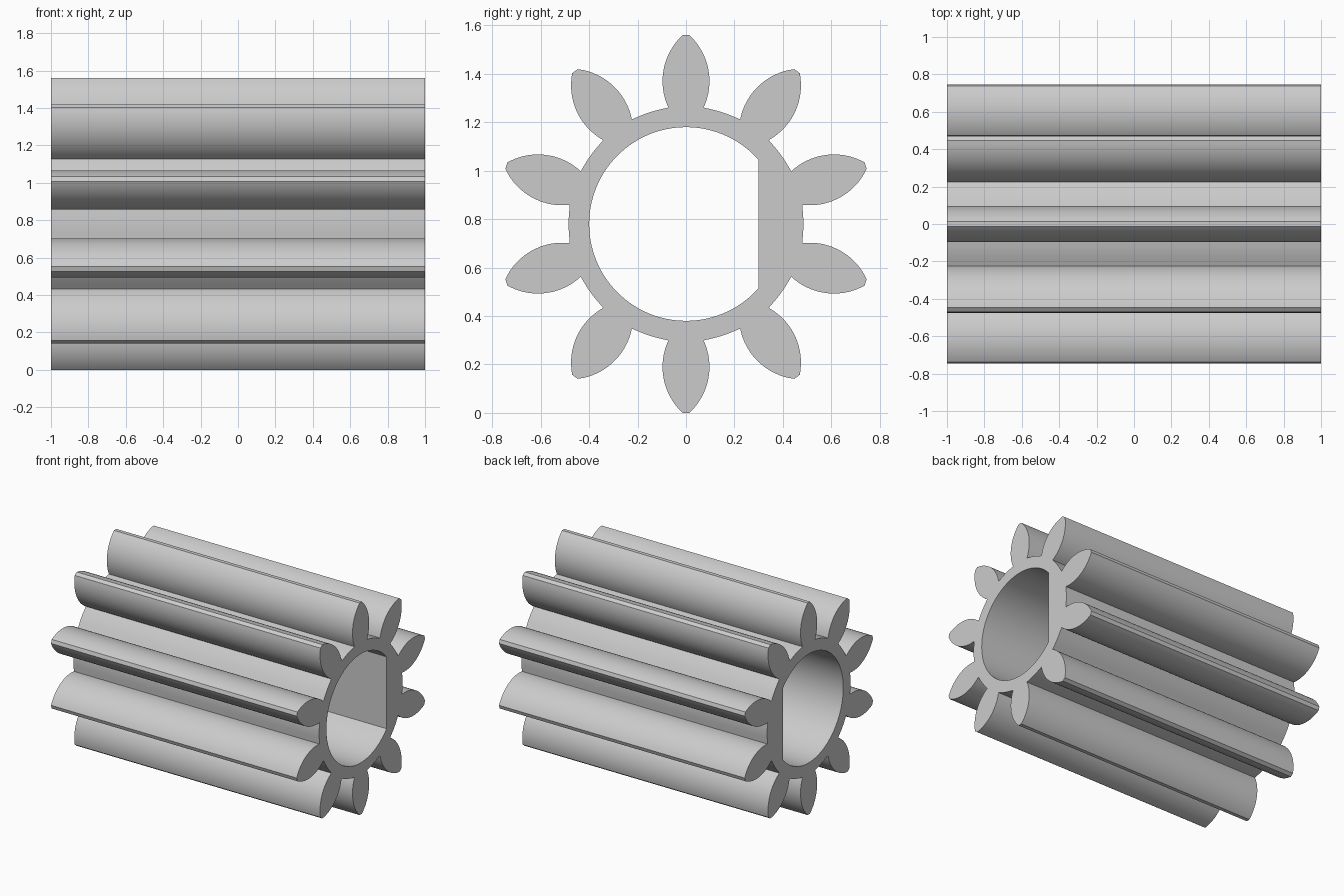
import bpy
import bmesh
from math import acos, asin, atan2, cos, hypot, pi, radians, sin, sqrt, tau
from mathutils import Vector

cube = bpy.data.objects.get("Cube")
if cube:
    bpy.data.objects.remove(cube)

TEETH = 10
LENGTH = 2.0
TIP_R, ROOT_R, BORE_R = 0.78, 0.485, 0.4
FLAT_Y = 0.3                      # flat side of the D-shaped bore
TIP_HALF = 0.014                  # half width of a tooth at its tip
BULGE_HALF, BULGE_R = 0.097, 0.59  # widest place of a tooth


def material(name, rgb):
    mat = bpy.data.materials.new(name)
    mat.use_nodes = True
    mat.diffuse_color = (*rgb, 1)
    mat.node_tree.nodes["Principled BSDF"].inputs["Base Color"].default_value = (*rgb, 1)
    return mat


def steps(a, b, n):
    return [a + (b - a) * i / n for i in range(n + 1)]


def tooth_flank():
    """Circular flank as (half width, radius) from root to tip."""
    inset, rise = BULGE_HALF - TIP_HALF, TIP_R - BULGE_R
    r = (inset ** 2 + rise ** 2) / (2 * inset)
    cx = BULGE_HALF - r
    drop = BULGE_R - 0.481
    return [(cx + r * cos(a), BULGE_R + r * sin(a))
            for a in steps(-asin(drop / r), asin(rise / r), 16)]


def gear_outline():
    """Teeth joined by arcs on the root circle, as (y, z) points."""
    flank = tooth_flank()
    half_root = atan2(*flank[0])
    pitch = tau / TEETH
    points = []
    for i in range(TEETH):
        turn = pi / 2 + i * pitch
        tooth = [(-w, h) for w, h in reversed(flank)]
        for w, h in flank + tooth:
            a = turn - atan2(w, h)
            points.append((hypot(w, h) * cos(a), hypot(w, h) * sin(a)))
        for a in steps(turn + half_root, turn + pitch - half_root, 6)[1:-1]:
            points.append((ROOT_R * cos(a), ROOT_R * sin(a)))
    return points


def bore_outline():
    a0 = acos(FLAT_Y / BORE_R)
    return [(BORE_R * cos(a), BORE_R * sin(a)) for a in steps(a0, tau - a0, 64)]


# End face between the teeth and the bore, extruded along the axle
bm = bmesh.new()
edges = []
for outline in (gear_outline(), bore_outline()):
    ring = [bm.verts.new((-LENGTH / 2, y, z + TIP_R)) for y, z in outline]
    edges += [bm.edges.new((v, ring[i - 1])) for i, v in enumerate(ring)]
bmesh.ops.triangle_fill(bm, edges=edges, use_beauty=True, normal=Vector((-1, 0, 0)))
solid = bmesh.ops.extrude_face_region(bm, geom=bm.faces[:], use_keep_orig=True)
far_end = [g for g in solid["geom"] if isinstance(g, bmesh.types.BMVert)]
bmesh.ops.translate(bm, verts=far_end, vec=(LENGTH, 0, 0))
bmesh.ops.recalc_face_normals(bm, faces=bm.faces[:])

mesh = bpy.data.meshes.new("pinion_gear")
bm.to_mesh(mesh)
bm.free()
gear = bpy.data.objects.new("pinion_gear", mesh)
bpy.context.collection.objects.link(gear)
mesh.materials.append(material("light grey", (0.6, 0.6, 0.6)))

# Smooth flanks and bore, crisp tooth edges
bpy.ops.object.select_all(action="DESELECT")
gear.select_set(True)
bpy.context.view_layer.objects.active = gear
bpy.ops.object.shade_smooth_by_angle(angle=radians(25))
